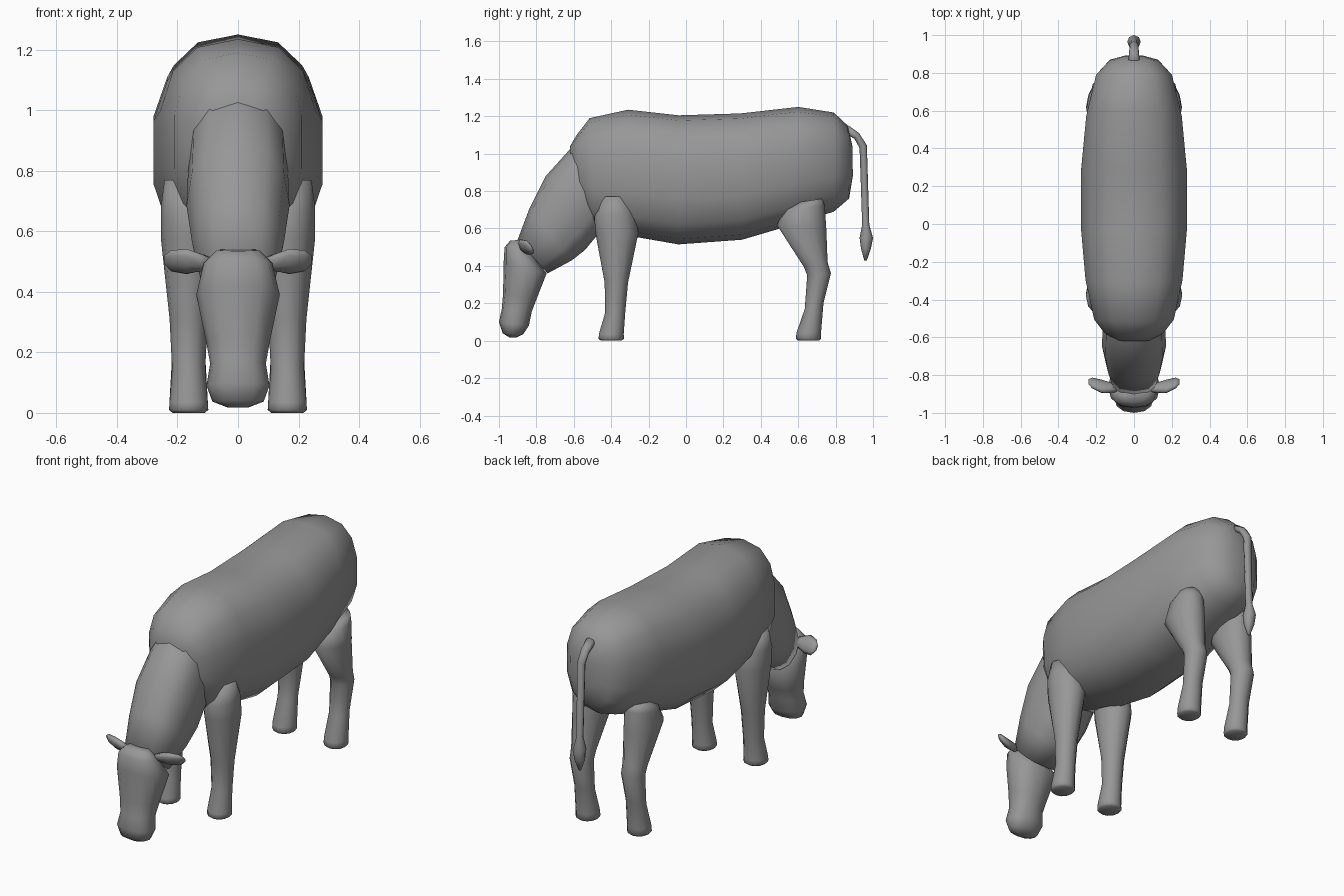
import bpy, bmesh, math
from mathutils import Vector

# Dark grey hide
hide = bpy.data.materials.new("dark_grey")
hide.diffuse_color = (.31, .31, .31, 1)


def spow(v, p):
    return math.copysign(abs(v) ** p, v)


def loft(name, rings, sides=12, n=2.0, side_dir=(1, 0, 0)):
    """Skin rings given as (x, y1, z1, y2, z2, half_width): two outline points plus a width."""
    bm = bmesh.new()
    side = Vector(side_dir)
    loops = []
    for x, y1, z1, y2, z2, w in rings:
        a, b = Vector((x, y1, z1)), Vector((x, y2, z2))
        c, h = (a + b) / 2, (a - b) / 2
        loop = []
        for i in range(sides):
            t = math.tau * i / sides
            loop.append(bm.verts.new(c + h * spow(math.cos(t), 2 / n) + side * w * spow(math.sin(t), 2 / n)))
        loops.append(loop)
    for p, q in zip(loops, loops[1:]):
        for i in range(sides):
            j = (i + 1) % sides
            bm.faces.new((p[i], p[j], q[j], q[i]))
    bm.faces.new(loops[0])
    bm.faces.new(loops[-1])
    bmesh.ops.recalc_face_normals(bm, faces=bm.faces)
    me = bpy.data.meshes.new(name)
    bm.to_mesh(me)
    bm.free()
    me.materials.append(hide)
    ob = bpy.data.objects.new(name, me)
    bpy.context.collection.objects.link(ob)
    bpy.ops.object.select_all(action='DESELECT')
    ob.select_set(True)
    bpy.context.view_layer.objects.active = ob
    bpy.ops.object.shade_smooth_by_angle(angle=math.radians(100))
    return ob


def centred(rows):
    return [(0, *r) for r in rows]


# Barrel body: top and bottom outline, front to back
body = [(-.62, 1.04, -.60, .80, .10), (-.585, 1.10, -.56, .71, .16), (-.515, 1.19, -.49, .60, .215),
        (-.31, 1.235, -.27, .555, .262), (-.04, 1.205, -.04, .515, .285), (.29, 1.215, .30, .54, .285),
        (.60, 1.25, .52, .605, .258), (.79, 1.22, .79, .69, .205), (.865, 1.15, .872, .76, .13),
        (.89, 1.04, .892, .88, .05)]
loft("body", centred(body), sides=14, n=2.5)

# Neck sloping down to the grazing head
neck = [(-.50, 1.09, -.38, .66, .15), (-.615, 1.03, -.47, .57, .165), (-.75, .88, -.54, .485, .17),
        (-.84, .70, -.61, .43, .152), (-.90, .54, -.74, .36, .125)]
loft("neck", centred(neck), n=2.5)

# Head from poll to muzzle
head = [(-.94, .535, -.88, .54, .07), (-.97, .50, -.84, .49, .113), (-.975, .42, -.745, .36, .138),
        (-.978, .25, -.80, .22, .105), (-.985, .17, -.825, .155, .092), (-1.0, .10, -.84, .08, .104),
        (-.98, .04, -.87, .035, .085), (-.945, .018, -.905, .018, .035)]
loft("head", centred(head), n=2.3)

# Tail with tuft
tail = [(.85, 1.11, .87, 1.15, .03), (.90, 1.08, .925, 1.11, .026), (.928, 1.03, .967, 1.045, .023),
        (.942, .62, .98, .62, .019), (.928, .55, 1.0, .55, .036), (.936, .49, .988, .49, .03),
        (.953, .43, .967, .43, .007)]
loft("tail", centred(tail), sides=8)

# Legs as (y1, z1, y2, z2, half width), ending in a bevelled hoof
front_leg = [(-.45, .77, -.32, .77, .08), (-.49, .66, -.27, .69, .092), (-.485, .58, -.255, .575, .092),
             (-.435, .31, -.31, .31, .063), (-.432, .15, -.325, .15, .055), (-.466, .035, -.333, .035, .063),
             (-.467, .01, -.332, .01, .065), (-.455, 0, -.345, 0, .053)]
rear_leg = [(.60, .74, .73, .76, .07), (.53, .70, .742, .72, .084), (.485, .62, .75, .60, .091),
            (.63, .395, .757, .42, .066), (.648, .35, .775, .36, .063), (.635, .17, .735, .20, .055),
            (.59, .04, .722, .045, .063), (.588, .01, .722, .01, .064), (.60, 0, .71, 0, .053)]
# Ears as (x, y, z, half length across, thickness)
ear = [(.09, -.872, .495, .02, .016), (.125, -.866, .497, .036, .022), (.17, -.86, .5, .052, .024),
       (.22, -.842, .502, .044, .018), (.242, -.835, .506, .02, .008)]
for s, label in ((-1, "left"), (1, "right")):
    loft("front_leg_" + label, [(.163 * s, *r) for r in front_leg])
    loft("rear_leg_" + label, [(.163 * s, *r) for r in rear_leg])
    loft("ear_" + label, [(x * s, y - .6 * h, z + .8 * h, y + .6 * h, z - .8 * h, w)
                          for x, y, z, h, w in ear], sides=8, side_dir=(0, .8, .6))
